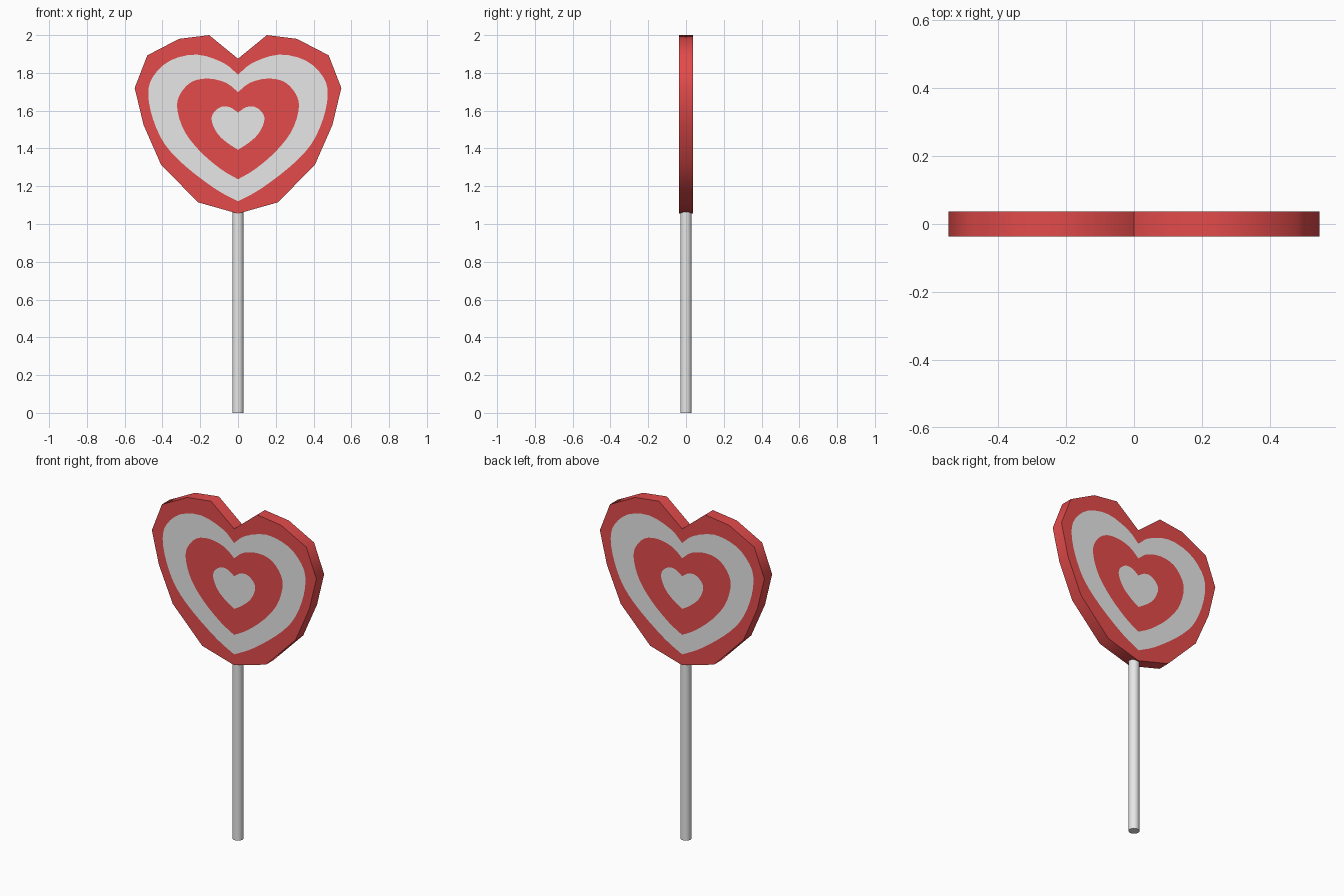
import bpy, bmesh, math
from mathutils import Vector

if "Cube" in bpy.data.objects:
    bpy.data.objects.remove(bpy.data.objects["Cube"])


def material(name, rgb):
    m = bpy.data.materials.new(name)
    m.diffuse_color = (*rgb, 1)
    m.use_nodes = True
    m.node_tree.nodes["Principled BSDF"].inputs["Base Color"].default_value = m.diffuse_color
    return m


red = material("candy red", (0.77, 0.07, 0.07))
white = material("candy white", (0.8, 0.8, 0.8))

# Right halves of the nested hearts, from notch to tip (x, z)
OUTER = [(0, 1.875), (.153, 2), (.312, 1.98), (.48, 1.893), (.547, 1.72),
         (.50, 1.525), (.408, 1.315), (.212, 1.115), (0, 1.055)]
RING = [(0, 1.79), (.075, 1.852), (.217, 1.897), (.36, 1.865), (.45, 1.78),
        (.475, 1.687), (.45, 1.555), (.386, 1.42), (.275, 1.303),
        (.116, 1.183), (0, 1.12)]
MIDDLE = [(0, 1.698), (.064, 1.748), (.16, 1.77), (.25, 1.75), (.312, 1.677),
          (.32, 1.597), (.28, 1.485), (.196, 1.38), (.09, 1.29), (0, 1.237)]
CENTRE = [(0, 1.59), (.042, 1.618), (.09, 1.62), (.132, 1.585), (.138, 1.54),
          (.106, 1.475), (.053, 1.427), (0, 1.393)]
HALF_DEPTH = 0.037


def smooth(pts, n=3):
    """Catmull-Rom curve through the points."""
    p = [Vector(q) for q in pts]
    p = [2 * p[0] - p[1]] + p + [2 * p[-1] - p[-2]]
    out = []
    for i in range(1, len(p) - 2):
        a, b, c, d = p[i - 1:i + 3]
        for k in range(n):
            t = k / n
            out.append(0.5 * (2 * b + (c - a) * t + (2 * a - 5 * b + 4 * c - d) * t * t
                              + (3 * b - a - 3 * c + d) * t ** 3))
    return [tuple(v) for v in out] + [pts[-1]]


def mirrored(half):
    return half + [(-x, z) for x, z in half[-2:0:-1]]


loops = [mirrored(OUTER)] + [mirrored(smooth(h)) for h in (RING, MIDDLE, CENTRE)]

# Candy heart: both faces filled band by band in alternating colours
bm = bmesh.new()
rims = []
for side in (-1, 1):
    rings = []
    for pts in loops:
        vs = [bm.verts.new((x, side * HALF_DEPTH, z)) for x, z in pts]
        rings.append([bm.edges.new((vs[i], vs[(i + 1) % len(vs)])) for i in range(len(vs))])
        if pts is loops[0]:
            rims.append(vs)
    for i in range(len(rings)):
        edges = rings[i] + (rings[i + 1] if i + 1 < len(rings) else [])
        res = bmesh.ops.triangle_fill(bm, edges=edges, use_beauty=True, normal=(0, side, 0))
        for g in res["geom"]:
            if isinstance(g, bmesh.types.BMFace):
                g.material_index = i % 2

# Rim joining front and back
front, back = rims
for i in range(len(front)):
    j = (i + 1) % len(front)
    bm.faces.new((front[i], front[j], back[j], back[i]))
bmesh.ops.recalc_face_normals(bm, faces=bm.faces[:])

mesh = bpy.data.meshes.new("candy_heart")
bm.to_mesh(mesh)
bm.free()
heart = bpy.data.objects.new("candy_heart", mesh)
bpy.context.collection.objects.link(heart)
mesh.materials.append(red)
mesh.materials.append(white)
bpy.ops.object.select_all(action='DESELECT')
heart.select_set(True)
bpy.context.view_layer.objects.active = heart
bpy.ops.object.shade_smooth_by_angle(angle=math.radians(60))

# Stick
bpy.ops.mesh.primitive_cylinder_add(vertices=16, radius=0.03, depth=1.09, location=(0, 0, 0.545))
stick = bpy.context.object
stick.name = "stick"
stick.data.materials.append(white)
bpy.ops.object.shade_smooth_by_angle(angle=math.radians(40))
